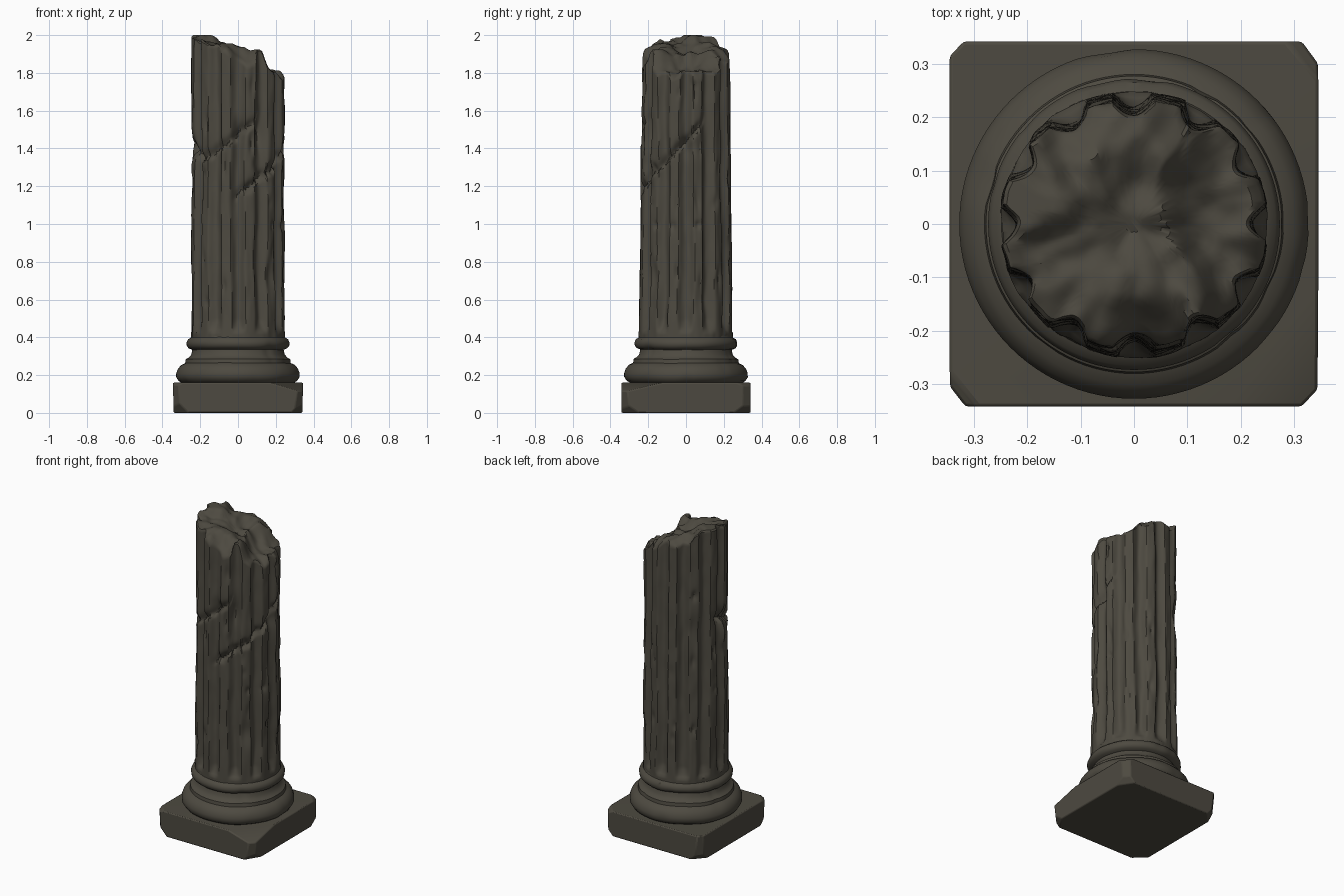
import bpy
import bmesh
import random
from math import sin, cos, radians, degrees, pi, exp, atan2, hypot
from mathutils import Vector, noise

if "Cube" in bpy.data.objects:
    bpy.data.objects.remove(bpy.data.objects["Cube"], do_unlink=True)
random.seed(7)

stone = bpy.data.materials.new("dark weathered stone")
stone.use_nodes = True
STONE = (0.075, 0.068, 0.052, 1)
stone.diffuse_color = STONE
stone.node_tree.nodes["Principled BSDF"].inputs["Base Color"].default_value = STONE


def interp(points, t):
    """Piecewise linear lookup through (t, value) points."""
    for (a, va), (b, vb) in zip(points, points[1:]):
        if t <= b:
            return va + (vb - va) * max(0, (t - a) / (b - a))
    return points[-1][1]


def rough(x, y, z, scale, seed=0):
    return noise.noise(Vector((x * scale + seed, y * scale, z * scale)))


def finish(bm, name, angle=35):
    bmesh.ops.recalc_face_normals(bm, faces=bm.faces[:])
    mesh = bpy.data.meshes.new(name)
    bm.to_mesh(mesh)
    bm.free()
    mesh.materials.append(stone)
    obj = bpy.data.objects.new(name, mesh)
    bpy.context.collection.objects.link(obj)
    bpy.ops.object.select_all(action="DESELECT")
    obj.select_set(True)
    bpy.context.view_layer.objects.active = obj
    bpy.ops.object.shade_smooth_by_angle(angle=radians(angle))
    return obj


def skin(bm, rings):
    """Join closed rings of points with quads and return the vertex rings."""
    rows = [[bm.verts.new(p) for p in ring] for ring in rings]
    for low, high in zip(rows, rows[1:]):
        for i in range(len(low)):
            j = (i + 1) % len(low)
            bm.faces.new((low[i], low[j], high[j], high[i]))
    return rows


# Square plinth, with corners and edges broken off by slanted cuts
bm = bmesh.new()
bmesh.ops.create_cube(bm, size=1)
for v in bm.verts:
    grow = 0.69 if v.co.z > 0 else 0.68
    v.co = Vector((v.co.x * grow, v.co.y * 0.683, (v.co.z + 0.5) * 0.16))


def chip(point, normal):
    geom = bm.verts[:] + bm.edges[:] + bm.faces[:]
    bmesh.ops.bisect_plane(bm, geom=geom, plane_co=point, plane_no=normal, clear_outer=True)
    bmesh.ops.holes_fill(bm, edges=[e for e in bm.edges if e.is_boundary])


for sx in (-1, 1):
    for sy in (-1, 1):
        lean = random.uniform(-0.15, 0.15)
        chip((sx * 0.325, sy * 0.325, 0.08), (sx, sy * random.uniform(0.7, 1.2), lean))
        chip((sx * 0.305, sy * 0.305, 0), (sx, sy * random.uniform(0.6, 1.4), -0.9))
chip((0.33, -0.14, 0.16), (0.3, -0.24, 1))
chip((-0.33, -0.32, 0.15), (-0.5, -0.4, 1))
chip((0.32, 0.33, 0.145), (0.6, 0.5, 1))
plinth = finish(bm, "plinth", 25)
bevel = plinth.modifiers.new("worn edges", "BEVEL")
bevel.width = 0.006
bevel.segments = 2

# Turned base mouldings: large round, hollow and small collar
PROFILE = [(0.29, 0.155), (0.315, 0.17), (0.327, 0.19), (0.327, 0.21), (0.318, 0.235),
           (0.3, 0.255), (0.28, 0.264), (0.277, 0.285), (0.262, 0.293), (0.247, 0.31),
           (0.242, 0.335), (0.26, 0.342), (0.271, 0.355), (0.273, 0.372), (0.265, 0.39),
           (0.248, 0.4), (0.243, 0.415)]
rings = []
for radius, z in PROFILE:
    ring = []
    for i in range(96):
        a = 2 * pi * i / 96
        r = radius - 0.016 * max(0, rough(cos(a), sin(a), z * 3, 3.5) - 0.25)
        ring.append((r * cos(a), r * sin(a), z + 0.004 * rough(cos(a), sin(a), z, 2, 9)))
    rings.append(ring)
bm = bmesh.new()
rows = skin(bm, rings)
bm.faces.new(rows[0])
bm.faces.new(rows[-1])
finish(bm, "base_mouldings", 40)

# Fluted shaft: height of the broken top, falling towards +x
BREAK = [(-0.25, 2.0), (-0.18, 1.995), (-0.13, 1.96), (-0.05, 1.95), (0.02, 1.92),
         (0.1, 1.9), (0.15, 1.83), (0.2, 1.81), (0.25, 1.76)]


def top_height(x, y):
    wobble = 0.035 * rough(x, y, 0, 9) + 0.015 * rough(x, y, 0, 22, 5)
    pit = 0.03 * exp(-((x - 0.01) ** 2 + (y + 0.01) ** 2) / 0.004)
    edge = 0.05 * max(0, (abs(y) - 0.13) / 0.1)
    return min(2.0, interp(BREAK, x + 0.1 * rough(x, y, 0, 6, 11)) + wobble - pit - edge * (x < 0.1))


# Long diagonal cracks as (angle, height) paths
CRACKS = [[(-98, 1.13), (-60, 1.24), (-40, 1.29), (0, 1.43), (28, 1.56)],
          [(-200, 1.43), (-165, 1.38), (-140, 1.34), (-105, 1.42), (-62, 1.56)]]

# Dents as (angle, height, angular width, vertical width, depth)
DENTS = [(-168, 1.4, 16, 0.06, 0.026), (0, 1.4, 14, 0.05, 0.016), (-45, 0.72, 8, 0.08, 0.02),
         (-60, 1.48, 8, 0.07, 0.02), (-90, 1.5, 8, 0.05, 0.015), (20, 0.6, 10, 0.06, 0.012),
         (135, 1.36, 10, 0.09, 0.016)]
for n in range(45):
    ridge = 15 + 30 * random.randrange(12)
    DENTS.append((ridge + random.uniform(-6, 6), random.uniform(0.5, 1.75),
                  random.uniform(2, 4), random.uniform(0.015, 0.06), random.uniform(0.006, 0.015)))


def turn(a, b):
    return (a - b + 180) % 360 - 180


def shaft_radius(deg, z):
    a = radians(deg)
    x, y = cos(a), sin(a)
    fade = min(1, max(0, (z - 0.43) / 0.06)) ** 0.5
    wander = 2.5 * rough(x, y, z, 3, 20)
    flute = max(0, cos(radians(12 * (deg + wander))) + 0.25) / 1.25
    r = 0.249 - 0.03 * fade * flute ** 0.7
    r += 0.006 * rough(x, y, z, 3) + 0.003 * rough(x, y, z, 9, 4)
    for path in CRACKS:
        start, end = path[0][0], path[-1][0]
        d = start + (deg - start) % 360
        if d <= end:
            taper = min(1, (d - start) / 15, (end - d) / 15)
            gap = z - interp(path, d) - 0.015 * rough(x, y, 0, 7, 8)
            width = 0.012 if gap < 0 else 0.03
            r -= 0.024 * taper * exp(-(gap / width) ** 2)
    for da, dz, wa, wz, depth in DENTS:
        u, v = turn(deg, da) / wa, (z - dz) / wz
        if u * u + v * v < 5:
            r -= depth * exp(-u * u - v * v)
    return r


def shaft_point(deg, z):
    r = shaft_radius(deg, z)
    a = radians(deg)
    return r * cos(a), r * sin(a) * (1 - 0.07 * max(0, z - 0.5) / 1.5)


SIDES, ROWS, CAP = 192, 120, 14
rings = [[] for k in range(ROWS + CAP)]
for i in range(SIDES):
    deg = 360 * i / SIDES
    x, y = shaft_point(deg, 1.85)
    rim = top_height(x, y) - 0.008
    for k in range(ROWS):
        z = 0.4 + (rim - 0.4) * k / (ROWS - 1)
        x, y = shaft_point(deg, z)
        rings[k].append((x, y, z))
    # rough broken face, drawn in towards the middle
    for k in range(CAP):
        s = 0.97 * (1 - k / CAP)
        rings[ROWS + k].append((x * s, y * s, top_height(x * s, y * s)))
bm = bmesh.new()
rows = skin(bm, rings)
bm.faces.new(rows[0])
bm.faces.new(rows[-1])
finish(bm, "fluted_shaft", 40)
